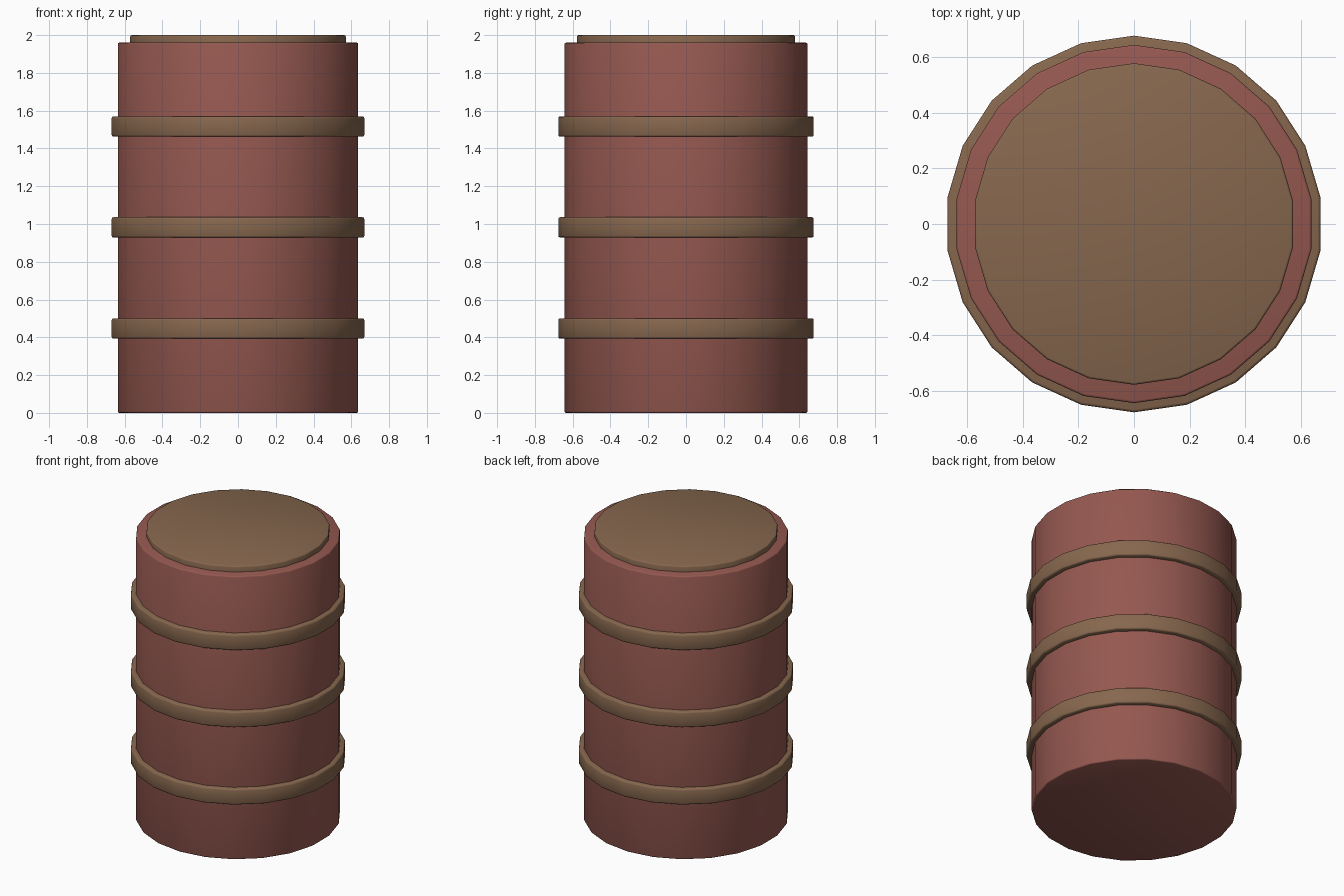
import bpy, math

if "Cube" in bpy.data.objects:
    bpy.data.objects.remove(bpy.data.objects["Cube"])

SIDES = 22


def material(name, color):
    m = bpy.data.materials.new(name)
    m.diffuse_color = (*color, 1)
    m.use_nodes = True
    m.node_tree.nodes["Principled BSDF"].inputs["Base Color"].default_value = m.diffuse_color
    return m


red = material("red_paint", (0.30, 0.098, 0.08))
brown = material("brown_metal", (0.24, 0.136, 0.076))


def drum(name, radius, z0, z1, mat, bevel):
    """Upright 22-sided cylinder with softened rims."""
    bpy.ops.mesh.primitive_cylinder_add(vertices=SIDES, radius=radius, depth=z1 - z0,
                                        location=(0, 0, (z0 + z1) / 2))
    ob = bpy.context.object
    ob.name = name
    ob.data.materials.append(mat)
    mod = ob.modifiers.new("soft_rim", 'BEVEL')
    mod.width = bevel
    mod.segments = 2
    mod.limit_method = 'ANGLE'
    mod.angle_limit = math.radians(40)
    bpy.ops.object.modifier_apply(modifier=mod.name)
    bpy.ops.object.shade_smooth_by_angle(angle=math.radians(50))
    return ob


# Barrel body and lid
drum("barrel_body", 0.643, 0.0, 1.96, red, 0.008)
drum("lid", 0.577, 1.90, 2.0, brown, 0.008)

# Three hoops
for i, z in enumerate((0.447, 0.982, 1.516)):
    drum(f"hoop_{i + 1}", 0.676, z - 0.054, z + 0.054, brown, 0.01)
